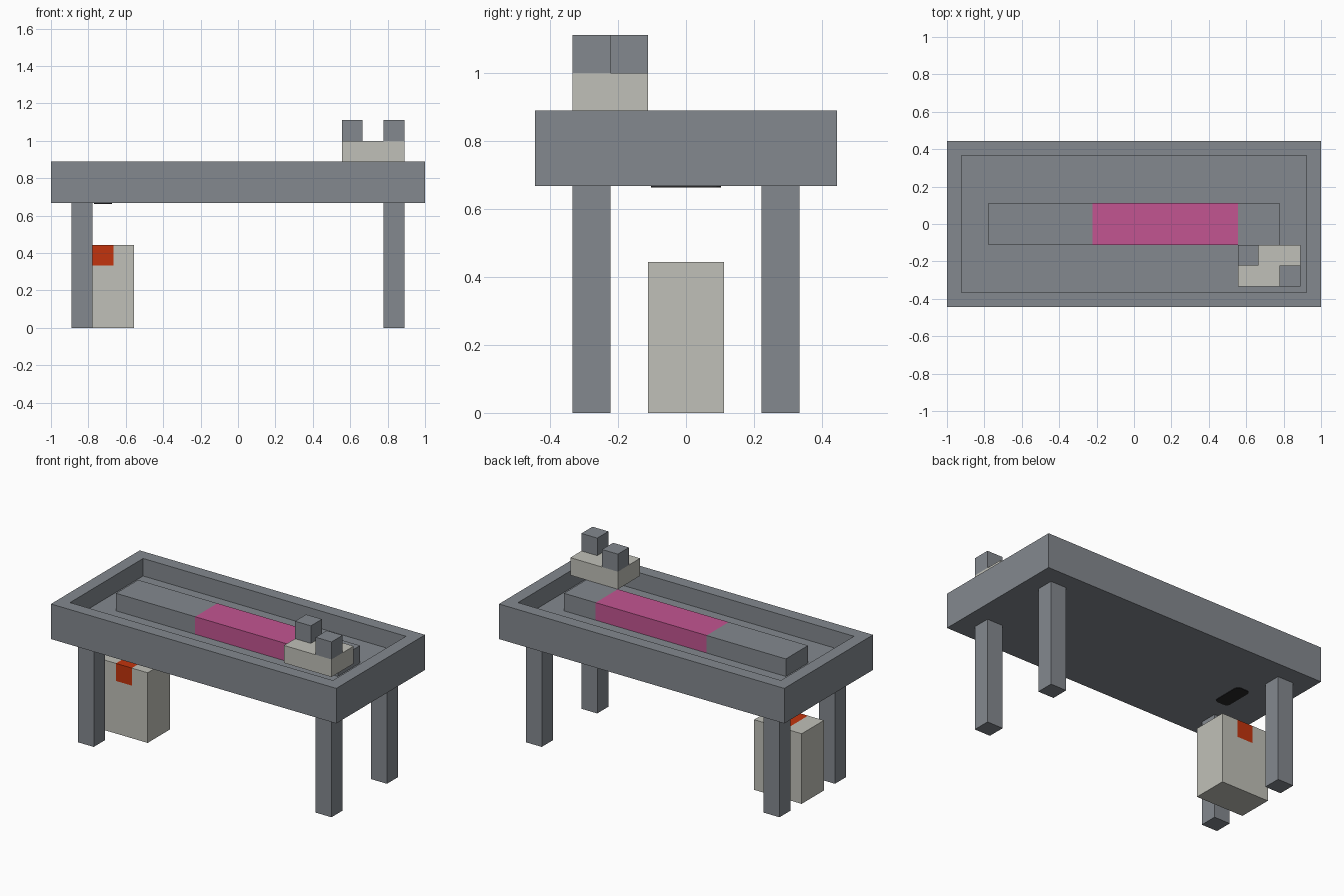
import bpy
import bmesh
from mathutils import Vector

if "Cube" in bpy.data.objects:
    bpy.data.objects.remove(bpy.data.objects["Cube"], do_unlink=True)

U = 1 / 9  # block size: every part is a whole number of blocks


def material(name, rgb):
    mat = bpy.data.materials.new(name)
    mat.use_nodes = True
    color = (*rgb, 1)
    mat.diffuse_color = color
    mat.node_tree.nodes["Principled BSDF"].inputs["Base Color"].default_value = color
    return mat


grey = material("slate grey", (0.23, 0.25, 0.275))
pale = material("pale stone", (0.53, 0.53, 0.48))
pink = material("pink", (0.54, 0.09, 0.285))
orange = material("orange", (0.54, 0.034, 0.004))
black = material("black", (0.02, 0.02, 0.022))


def box_mesh(low, high):
    """Box between two corners given in blocks."""
    bm = bmesh.new()
    bmesh.ops.create_cube(bm, size=1)
    low, high = Vector(low) * U, Vector(high) * U
    bmesh.ops.scale(bm, vec=high - low, verts=bm.verts)
    bmesh.ops.translate(bm, vec=(low + high) / 2, verts=bm.verts)
    return bm


def finish(name, bm, *mats):
    mesh = bpy.data.meshes.new(name)
    bm.to_mesh(mesh)
    bm.free()
    for mat in mats:
        mesh.materials.append(mat)
    obj = bpy.data.objects.new(name, mesh)
    bpy.context.collection.objects.link(obj)
    return obj


def box(name, low, high, mat):
    return finish(name, box_mesh(low, high), mat)


def cut(bm, axis, position):
    """Slice the faces at one position along an axis."""
    normal = Vector((0, 0, 0))
    normal[axis] = 1
    bmesh.ops.bisect_plane(bm, geom=bm.verts[:] + bm.edges[:] + bm.faces[:],
                           plane_co=normal * position * U, plane_no=normal)


# Table top: a slab with a sunken tray
bm = box_mesh((-9, -4, 6), (9, 4, 8))
bm.normal_update()
top = max(bm.faces, key=lambda f: f.calc_center_median().z)
bmesh.ops.inset_region(bm, faces=[top], thickness=U)
floor = bmesh.ops.extrude_face_region(bm, geom=[top])
bmesh.ops.translate(bm, vec=(0, 0, -U),
                    verts=[v for v in floor["geom"] if isinstance(v, bmesh.types.BMVert)])
if top.is_valid:
    bmesh.ops.delete(bm, geom=[top], context="FACES_ONLY")
bmesh.ops.recalc_face_normals(bm, faces=bm.faces)
finish("table_tray", bm, grey)

# Legs
for side, x in (("right", -8), ("left", 7)):
    for end, y in (("front", -3), ("back", 2)):
        box(f"{end}_{side}_leg", (x, y, 0), (x + 1, y + 1, 6), grey)

# Bar lying in the tray, with a pink band
bm = box_mesh((-7, -1, 7), (7, 1, 8))
cut(bm, 0, -2)
cut(bm, 0, 5)
for f in bm.faces:
    f.material_index = int(-2 * U < f.calc_center_median().x < 5 * U)
finish("tray_bar", bm, grey, pink)

# Bin under the table, with an orange strap over its top
bm = box_mesh((-8, -1, 0), (-5, 1, 4))
cut(bm, 0, -7)
cut(bm, 0, -6)
cut(bm, 2, 3)
for f in bm.faces:
    c = f.calc_center_median() / U
    f.material_index = int(-7 < c.x < -6 and c.z > 3)
finish("bin", bm, pale, orange)

# Dark rounded slot under the table, above the bin
bm = box_mesh((-6.93, -0.92, 5.97), (-6.07, 0.92, 6.01))
uprights = [e for e in bm.edges if abs(e.verts[0].co.z - e.verts[1].co.z) > 0.001]
bmesh.ops.bevel(bm, geom=uprights, offset=0.025, segments=3, profile=0.5, affect="EDGES")
finish("underside_slot", bm, black)

# Small block with two knobs on the table
box("block_base", (5, -3, 8), (8, -1, 9), pale)
box("back_knob", (5, -2, 9), (6, -1, 10), grey)
box("front_knob", (7, -3, 9), (8, -2, 10), grey)
